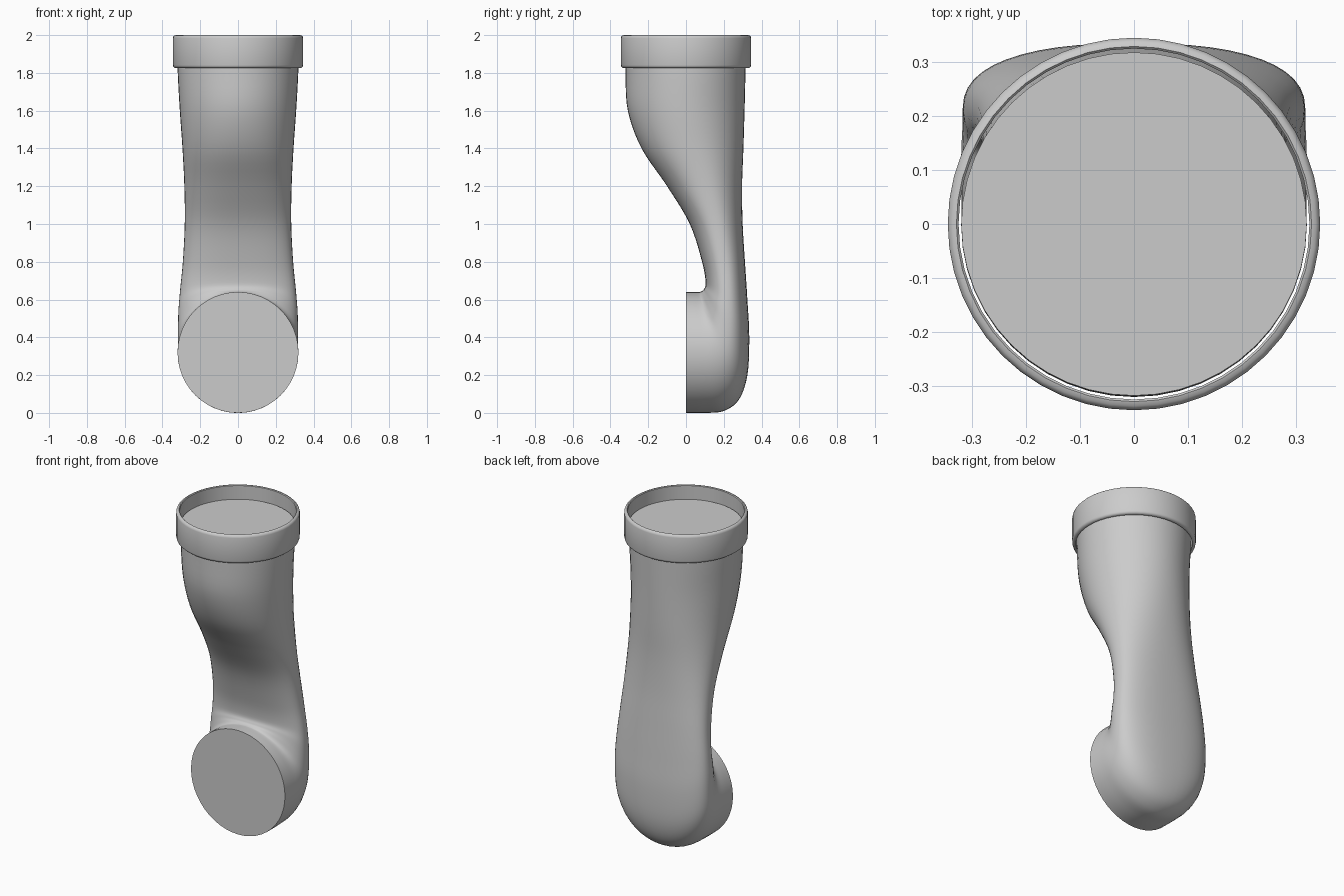
import bpy
import bmesh
from math import cos, sin, pi, radians

SIDES = 48
STEPS = 5  # loft rings between two stations

cube = bpy.data.objects.get("Cube")
if cube:
    bpy.data.objects.remove(cube, do_unlink=True)

grey = bpy.data.materials.new("plain grey")
grey.use_nodes = True
colour = (0.6, 0.6, 0.6, 1)
grey.diffuse_color = colour
grey.node_tree.nodes["Principled BSDF"].inputs["Base Color"].default_value = colour


def finish(bm, name):
    """Turn a bmesh into a smooth shaded object that keeps its sharp edges."""
    bmesh.ops.recalc_face_normals(bm, faces=bm.faces[:])
    mesh = bpy.data.meshes.new(name)
    bm.to_mesh(mesh)
    bm.free()
    obj = bpy.data.objects.new(name, mesh)
    bpy.context.collection.objects.link(obj)
    mesh.materials.append(grey)
    bpy.ops.object.select_all(action="DESELECT")
    obj.select_set(True)
    bpy.context.view_layer.objects.active = obj
    bpy.ops.object.shade_smooth_by_angle(angle=radians(40))
    return obj


def bridge(bm, first, second):
    """Join two rings of vertices with quads."""
    count = len(first)
    for i in range(count):
        j = (i + 1) % count
        bm.faces.new((first[i], first[j], second[j], second[i]))


def spline(a, b, c, d, t):
    """Catmull-Rom blend of four stations."""
    return [0.5 * (2 * q + (r - p) * t + (2 * p - 5 * q + 4 * r - s) * t * t
                   + (3 * q - p - 3 * r + s) * t ** 3)
            for p, q, r, s in zip(a, b, c, d)]


def power(value, exponent):
    return abs(value) ** exponent * (1 if value >= 0 else -1)


def section(bm, station):
    """Rounded cross-section between a front point and a back point."""
    front_y, front_z, back_y, back_z, half_width, roundness = station
    ring = []
    for i in range(SIDES):
        angle = 2 * pi * i / SIDES
        across = power(cos(angle), 2 / roundness)
        along = 0.5 + 0.5 * power(sin(angle), 2 / roundness)
        ring.append(bm.verts.new((half_width * across,
                                  front_y + (back_y - front_y) * along,
                                  front_z + (back_z - front_z) * along)))
    return ring


# Bent pipe: front y, front z, back y, back z, half width, roundness
stations = [
    (-.318, 1.915, .318, 1.915, .32, 2),
    (-.32, 1.8, .315, 1.8, .319, 2),
    (-.308, 1.6, .31, 1.6, .308, 2),
    (-.235, 1.4, .304, 1.4, .294, 2.1),
    (-.1, 1.2, .297, 1.2, .284, 2.2),
    (.02, 1, .3, 1, .282, 2.3),
    (.085, .8, .312, .8, .292, 2.4),
    (.104, .69, .325, .6, .307, 2.4),
    (.095, .655, .335, .4, .316, 2.4),
    (.085, .645, .325, .2, .318, 2.3),
    (.075, .641, .28, .07, .318, 2.1),
    (.065, .64, .2, .01, .32, 2),
    (.03, .64, .1, 0, .32, 2),
    (0, .64, 0, 0, .32, 2),
]
bm = bmesh.new()
rings = []
last = len(stations) - 1
for k in range(last):
    near = [stations[min(max(k + offset, 0), last)] for offset in (-1, 0, 1, 2)]
    for step in range(STEPS):
        rings.append(section(bm, spline(*near, step / STEPS)))
rings.append(section(bm, stations[last]))
for upper, lower in zip(rings, rings[1:]):
    bridge(bm, upper, lower)
# Flat end caps
bm.faces.new(rings[0])
bm.faces.new(rings[-1])
finish(bm, "bent_pipe")

# Open collar around the top: closed profile of radius and height
inner, outer, bottom, top, bevel = .325, .345, 1.825, 2, .016
profile = [(inner, bottom), (outer - bevel, bottom)]
profile += [(outer - bevel * (1 - sin(a)), bottom + bevel * (1 - cos(a)))
            for a in (pi / 6, pi / 3, pi / 2)]
profile += [(outer - bevel * (1 - cos(a)), top - bevel * (1 - sin(a)))
            for a in (0, pi / 6, pi / 3, pi / 2)]
profile.append((inner, top - bevel / 4))
bm = bmesh.new()
rings = [[bm.verts.new((r * cos(2 * pi * i / SIDES), r * sin(2 * pi * i / SIDES), z))
          for i in range(SIDES)] for r, z in profile]
for lower, upper in zip(rings, rings[1:] + rings[:1]):
    bridge(bm, lower, upper)
finish(bm, "collar")
